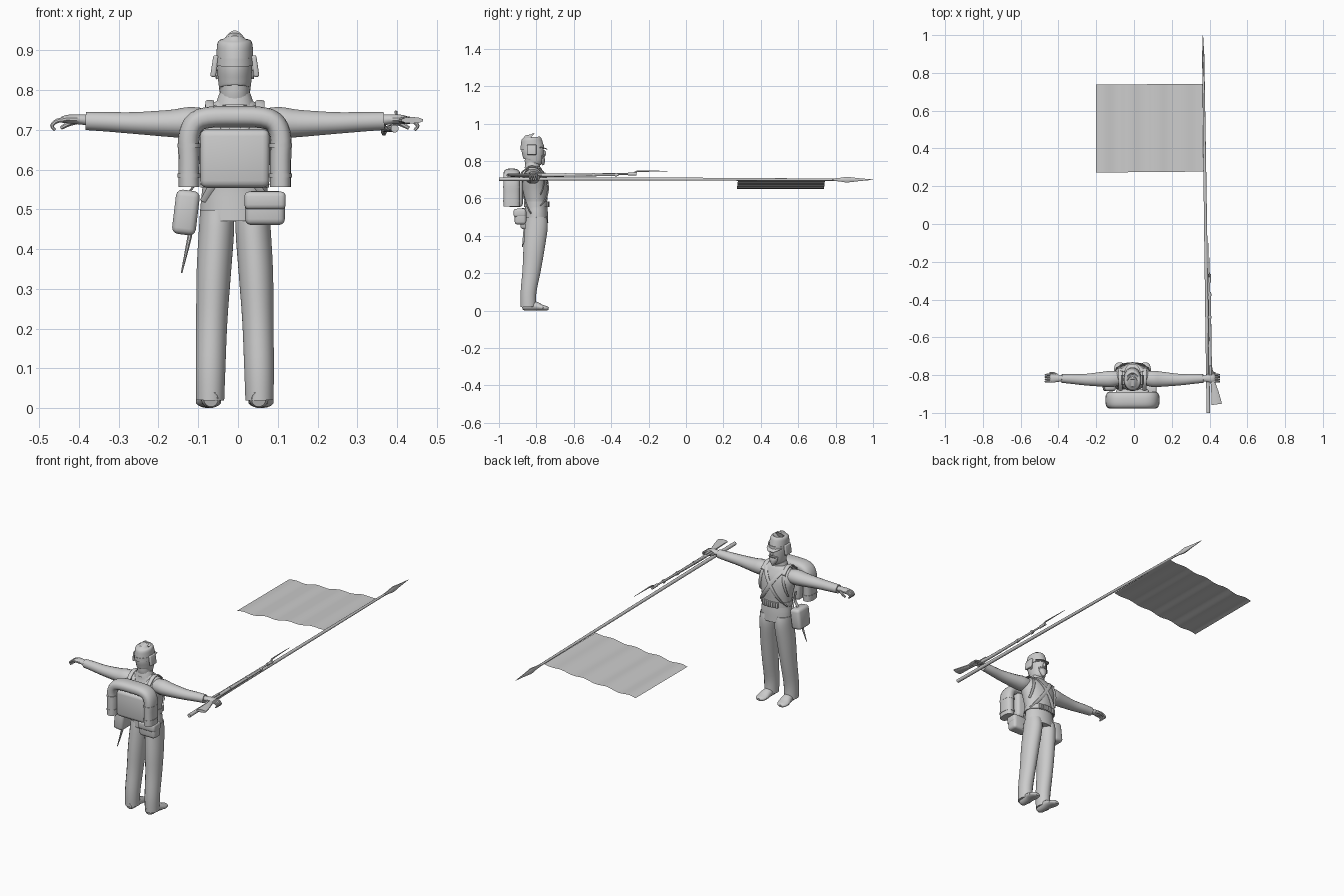
import bpy
import bmesh
import math
from math import sin, cos, pi
from mathutils import Vector
from mathutils.bvhtree import BVHTree

default_cube = bpy.data.objects.get("Cube")
if default_cube:
    bpy.data.objects.remove(default_cube, do_unlink=True)

GREY = (0.6, 0.6, 0.6, 1)
material = bpy.data.materials.new("plain grey")
material.use_nodes = True
material.diffuse_color = GREY
material.node_tree.nodes["Principled BSDF"].inputs["Base Color"].default_value = GREY

MID = -.008          # the figure's own centre line
X_AXIS, Y_AXIS, Z_AXIS = Vector((1, 0, 0)), Vector((0, 1, 0)), Vector((0, 0, 1))


def finish(name, bm):
    """Turn a bmesh into a smooth shaded object."""
    bmesh.ops.recalc_face_normals(bm, faces=bm.faces)
    mesh = bpy.data.meshes.new(name)
    bm.to_mesh(mesh)
    bm.free()
    mesh.materials.append(material)
    obj = bpy.data.objects.new(name, mesh)
    bpy.context.collection.objects.link(obj)
    bpy.ops.object.select_all(action="DESELECT")
    obj.select_set(True)
    bpy.context.view_layer.objects.active = obj
    bpy.ops.object.shade_smooth_by_angle(angle=math.radians(40))
    return obj


def smooth_stations(stations, steps):
    """Catmull-Rom interpolation of position and half sizes together."""
    rows = [Vector(s) for s in stations]
    rows = [rows[0]] + rows + [rows[-1]]
    result = []
    for a, b, c, d in zip(rows, rows[1:], rows[2:], rows[3:]):
        for k in range(steps):
            t = k / steps
            result.append(b + (c - a) * (t / 2) + (a * 2 - b * 5 + c * 4 - d) * (t * t / 2)
                          + (b * 3 - a - c * 3 + d) * (t ** 3 / 2))
    return result + [rows[-1]]


def sweep(name, stations, side=X_AXIS, sides=16, steps=4, square=1.0):
    """Sweep an ellipse; each station is x, y, z, half size on side, half size across."""
    rows = smooth_stations(stations, steps)
    points = [Vector(r[:3]) for r in rows]
    bm = bmesh.new()
    rings = []
    for i, row in enumerate(rows):
        tangent = (points[min(i + 1, len(points) - 1)] - points[max(i - 1, 0)]).normalized()
        u = (side - tangent * side.dot(tangent)).normalized()
        v = tangent.cross(u)
        ring = []
        for k in range(sides):
            c, s = cos(2 * pi * (k + .5) / sides), sin(2 * pi * (k + .5) / sides)
            c, s = math.copysign(abs(c) ** square, c), math.copysign(abs(s) ** square, s)
            ring.append(bm.verts.new(points[i] + u * c * row[3] + v * s * row[4]))
        rings.append(ring)
    for low, high in zip(rings, rings[1:]):
        for k in range(sides):
            n = (k + 1) % sides
            bm.faces.new((low[k], low[n], high[n], high[k]))
    bm.faces.new(rings[0])
    bm.faces.new(rings[-1])
    return finish(name, bm)


def tube(name, points, radius, side=X_AXIS, flat=1.0, **options):
    """Sweep of constant section."""
    return sweep(name, [(*p, radius, radius * flat) for p in points], side, **options)


def block(name, centre, size, bevel=.005, lean=0):
    """Bevelled box, optionally leaning about the y axis."""
    bm = bmesh.new()
    bmesh.ops.create_cube(bm, size=1)
    bmesh.ops.scale(bm, vec=size, verts=bm.verts)
    bmesh.ops.bevel(bm, geom=bm.edges[:], offset=bevel, segments=3, affect="EDGES", profile=.5)
    obj = finish(name, bm)
    obj.location = centre
    obj.rotation_euler.y = lean
    return obj


# Jacket, collar and belt
torso = sweep("jacket", [
    (MID, -.80, .47, .088, .064), (MID, -.80, .52, .086, .062), (MID, -.802, .57, .082, .06),
    (MID, -.805, .64, .094, .066), (MID, -.81, .70, .108, .063), (MID, -.815, .74, .095, .05),
    (MID, -.82, .765, .058, .038), (MID, -.82, .775, .04, .034)], sides=28)
sweep("collar", [(MID, -.822, .758, .05, .042), (MID, -.82, .775, .045, .04),
                 (MID, -.818, .79, .04, .038)], sides=20)
sweep("belt", [(MID, -.801, .555, .087, .065), (MID, -.801, .582, .087, .065)], sides=28, steps=1)
for k in range(-3, 4):
    block("belt_pouch", (MID + k * .014, -.737 - abs(k) * .0022, .568), (.012, .014, .03), .003)

# Straps that hug the chest
bvh = BVHTree.FromPolygons([v.co[:] for v in torso.data.vertices],
                           [p.vertices[:] for p in torso.data.polygons])


def chest_point(x, z, facing):
    hit = bvh.ray_cast(Vector((MID + x, -.81 + facing, z)), Vector((0, -facing, 0)))[0]
    return hit + Vector((0, facing * .004, 0)) if hit else None


def strap(name, start, end, facing, width=.011):
    path = []
    for k in range(13):
        t = k / 12
        point = chest_point(start[0] + (end[0] - start[0]) * t,
                            start[1] + (end[1] - start[1]) * t, facing)
        if point:
            path.append(point)
    tube(name, path, width, flat=.35, sides=8, steps=1)


for s in (-1, 1):
    strap("cross_strap", (s * .055, .758), (-s * .078, .56), 1)
    strap("back_strap", (s * .055, .758), (-s * .078, .52), -1)
    strap("pack_strap", (s * .063, .755), (s * .085, .62), 1, .009)
    tube("shoulder_strap", [(MID + s * .063, -.88, .735), (MID + s * .063, -.84, .768),
                            (MID + s * .063, -.80, .766), (MID + s * .065, -.765, .738)],
         .012, flat=.4, sides=8)

# Legs, shoes, arms and hands
for s, label in ((-1, "right"), (1, "left")):
    sweep(label + "_trouser", [
        (MID + s * .046, -.80, .50, .042, .056), (MID + s * .046, -.80, .45, .045, .062),
        (MID + s * .053, -.812, .34, .044, .058), (MID + s * .058, -.825, .22, .04, .05),
        (MID + s * .061, -.842, .10, .038, .043), (MID + s * .062, -.843, .02, .036, .042)])
    sweep(label + "_shoe", [
        (MID + s * .06, -.878, .022, .018, .02), (MID + s * .06, -.86, .026, .025, .026),
        (MID + s * .062, -.81, .025, .027, .025), (MID + s * .066, -.77, .016, .032, .016),
        (MID + s * .067, -.745, .012, .025, .012), (MID + s * .067, -.735, .01, .012, .007)])
    sweep(label + "_sleeve", [
        (MID + s * .06, -.815, .72, .036, .032), (MID + s * .11, -.82, .718, .044, .04),
        (MID + s * .16, -.822, .716, .04, .035), (MID + s * .25, -.824, .717, .031, .028),
        (MID + s * .32, -.82, .72, .027, .025), (MID + s * .375, -.818, .722, .023, .023)],
        side=Y_AXIS)
    sweep(label + "_palm", [
        (MID + s * .365, -.818, .724, .014, .014), (MID + s * .39, -.818, .726, .018, .013),
        (MID + s * .42, -.816, .727, .024, .011), (MID + s * .435, -.816, .725, .021, .008)],
        side=Y_AXIS, sides=12)
    for k in range(4):
        y = -.834 + k * .012
        sweep(label + "_finger", [
            (MID + s * .425, y, .726, .006, .007), (MID + s * .448, y, .722, .006, .006),
            (MID + s * .46, y, .71, .005, .005), (MID + s * .452, y, .699, .004, .004)],
            side=Y_AXIS, sides=8, steps=3)
    sweep(label + "_thumb", [
        (MID + s * .395, -.804, .722, .008, .008), (MID + s * .418, -.79, .715, .007, .007),
        (MID + s * .438, -.789, .704, .005, .005)], side=Y_AXIS, sides=8)

# Head, beard and cap
sweep("head", [
    (MID, -.825, .77, .035, .034), (MID, -.822, .79, .037, .042), (MID, -.817, .805, .04, .052),
    (MID, -.817, .83, .043, .057), (MID, -.82, .86, .044, .06), (MID, -.822, .89, .04, .055)],
    sides=20)
sweep("nose", [(MID, -.762, .858, .004, .004), (MID, -.756, .842, .007, .009),
               (MID, -.76, .834, .005, .005)], sides=10)
sweep("beard", [(MID, -.772, .828, .028, .012), (MID, -.77, .808, .024, .016),
                (MID, -.766, .79, .014, .012), (MID, -.762, .778, .003, .004)], sides=12)
tube("moustache", [(MID - .025, -.773, .822), (MID, -.756, .83), (MID + .025, -.773, .822)],
     .006, side=Z_AXIS, sides=8)
sweep("cap_band", [(MID, -.822, .862, .049, .064), (MID, -.823, .882, .048, .063)],
      sides=24, steps=1)
sweep("cap_crown", [(MID, -.823, .88, .047, .062), (MID, -.825, .90, .046, .058),
                    (MID, -.827, .917, .044, .053), (MID, -.828, .926, .037, .044),
                    (MID, -.828, .927, .02, .024)], sides=24)
sweep("cap_visor", [(MID, -.785, .873, .046, .004), (MID, -.76, .869, .036, .003),
                    (MID, -.742, .862, .018, .002)], sides=12)
for s in (-1, 1):
    block("cap_side_flap", (MID + s * .051, -.825, .86), (.014, .05, .055), .005, -s * .15)
    sweep("ear", [(MID + s * .046, -.815, .85, .006, .009), (MID + s * .044, -.812, .828, .004, .006)],
          sides=8)

# Knapsack with the blanket roll bent around it
block("knapsack", (MID, -.915, .628), (.175, .085, .148), .018)
roll_path = [(MID + x, -.932, z) for x, z in (
    (-.115, .556), (-.115, .62), (-.114, .69), (-.085, .727), (0, .733),
    (.085, .727), (.114, .69), (.115, .62), (.115, .556))]
sweep("blanket_roll", [(*p, .044, .027) for p in roll_path], side=Y_AXIS, square=.8, sides=20)
for s in (-1, 1):
    for z in (.585, .66):
        sweep("roll_strap", [(MID + s * .115, -.932, z + dz, .029, .046) for dz in (-.005, .005)],
              steps=1, square=.8, sides=20)

# Haversack, rear pouch, scabbard and the straps carrying them
block("haversack", (-.131, -.835, .492), (.06, .10, .112), .016, .12)
block("rear_pouch", (.068, -.885, .503), (.10, .062, .085), .015)
block("rear_pouch_flap", (.068, -.889, .522), (.104, .066, .045), .012)
tube("haversack_strap", [(-.125, -.83, .54), (-.10, -.83, .58), (-.106, -.83, .63)],
     .01, side=Y_AXIS, flat=.3, sides=8)
sweep("scabbard", [(-.106, -.85, .52, .008, .01), (-.122, -.862, .43, .006, .008),
                   (-.142, -.875, .34, .002, .002)], sides=8)

# Flag pole, spear head and waving flag
sweep("flag_pole", [(.394, -1, .703, .010, .010), (.386, -.5, .704, .009, .009),
                    (.376, .2, .702, .008, .008), (.368, .8, .70, .006, .006)], sides=12)
sweep("spear_head", [(.368, .78, .70, .007, .007), (.367, .82, .70, .006, .01),
                     (.367, .86, .70, .008, .016), (.366, .92, .70, .005, .009),
                     (.365, 1, .70, .001, .001)], sides=8)
bm = bmesh.new()
bmesh.ops.create_grid(bm, x_segments=48, y_segments=4, size=.5)
for v in bm.verts:
    t = v.co.x + .5
    v.co = Vector((-.2 + t * .57, .505 + v.co.y * .465 + t * .005,
                   .65 + t * .043 + .005 * sin(t * 8 * pi) * (1 - t * .4)))
finish("flag", bm)

# Rifle lying on its side, with a fixed bayonet
sweep("rifle_stock", [
    (.438, -.955, .724, .029, .008), (.430, -.90, .724, .022, .009),
    (.418, -.84, .724, .013, .009), (.407, -.79, .724, .011, .009),
    (.403, -.70, .724, .009, .009), (.402, -.50, .725, .007, .007),
    (.402, -.36, .726, .006, .006)], sides=10)
tube("rifle_barrel", [(.397, -.80, .728), (.399, -.27, .73)], .005, sides=10, steps=1)
for y in (-.65, -.50, -.38):
    tube("barrel_band", [(.401, y, .726), (.401, y + .012, .726)], .010, sides=10, steps=1)
block("rifle_lock", (.405, -.775, .735), (.014, .05, .006), .002)
tube("trigger_guard", [(.416, -.82, .724), (.425, -.80, .724), (.412, -.77, .724)],
     .003, side=Z_AXIS, sides=6)
tube("bayonet_socket", [(.399, -.31, .73), (.399, -.265, .73)], .008, sides=10, steps=1)
sweep("bayonet", [(.399, -.285, .73, .004, .004), (.398, -.268, .742, .004, .004),
                  (.397, -.24, .745, .004, .004), (.395, -.10, .746, .001, .001)], sides=6)
